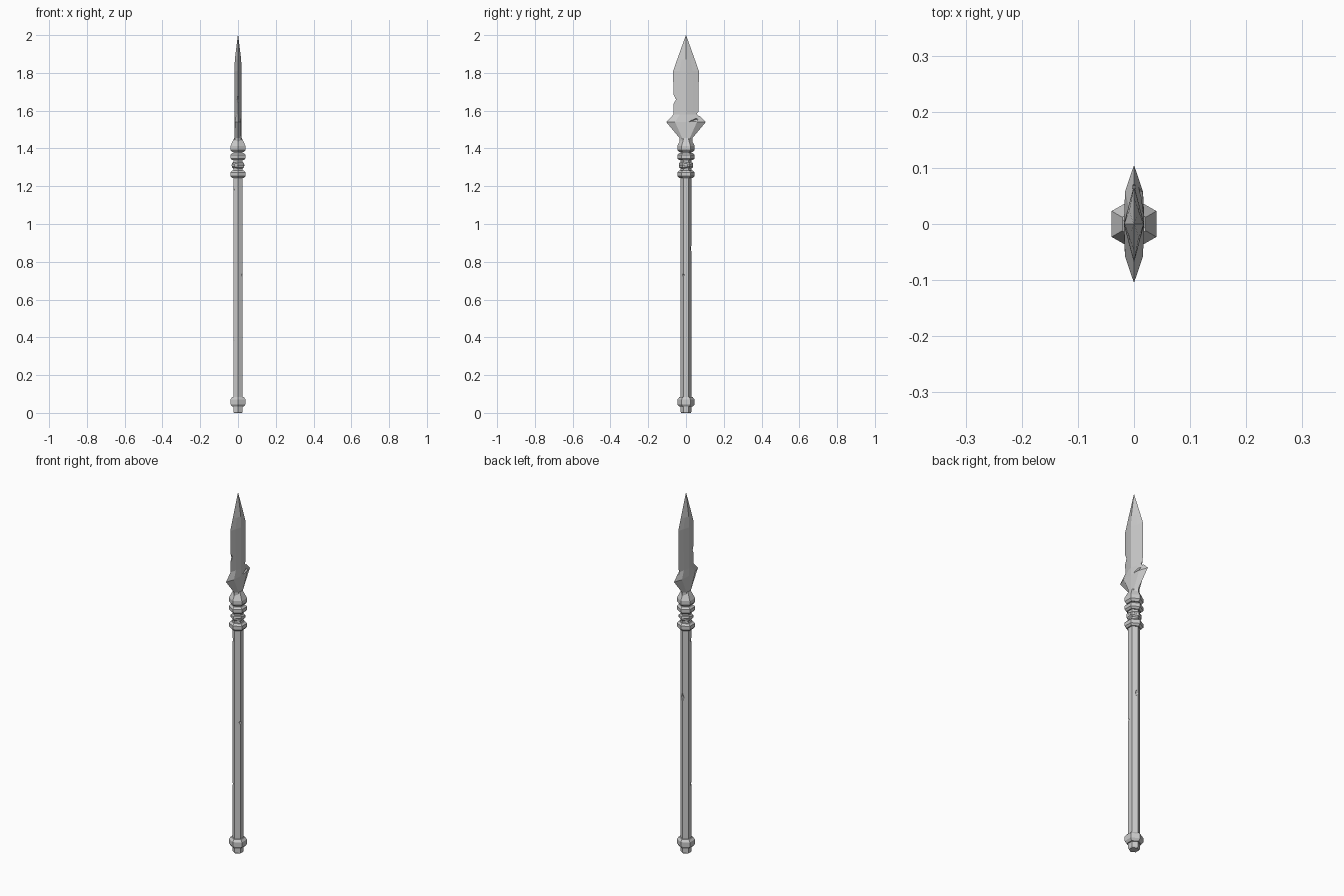
import bpy, bmesh, math
from mathutils import Vector, Matrix

if "Cube" in bpy.data.objects:
    bpy.data.objects.remove(bpy.data.objects["Cube"])


def loft(name, loops):
    """Solid through a stack of equal-length point loops, capped at both ends."""
    bm = bmesh.new()
    rows = [[bm.verts.new(p) for p in loop] for loop in loops]
    n = len(rows[0])
    for a, b in zip(rows, rows[1:]):
        for i in range(n):
            j = (i + 1) % n
            bm.faces.new((a[i], a[j], b[j], b[i]))
    bm.faces.new(rows[0][::-1])
    bm.faces.new(rows[-1])
    bmesh.ops.remove_doubles(bm, verts=bm.verts, dist=1e-5)
    bmesh.ops.recalc_face_normals(bm, faces=bm.faces)
    return finish(name, bm)


def finish(name, bm):
    me = bpy.data.meshes.new(name)
    bm.to_mesh(me)
    bm.free()
    ob = bpy.data.objects.new(name, me)
    bpy.context.collection.objects.link(ob)
    return ob


def hex_lathe(name, profile):
    """Six-sided turned part with corners on the y axis; profile is (radius, z)."""
    return loft(name, [[(r * math.sin(k * math.pi / 3), -r * math.cos(k * math.pi / 3), z)
                        for k in range(6)] for r, z in profile])


def chip(target, loc, size, tilt=0.0):
    """Cut a wedge-shaped nick using a stretched octahedron."""
    bm = bmesh.new()
    v = [bm.verts.new(Vector(p)) for p in
         ((1, 0, 0), (0, 1, 0), (-1, 0, 0), (0, -1, 0), (0, 0, 1), (0, 0, -1))]
    for i in range(4):
        a, b = v[i], v[(i + 1) % 4]
        bm.faces.new((a, b, v[4]))
        bm.faces.new((b, a, v[5]))
    bm.transform(Matrix.Translation(loc) @ Matrix.Rotation(tilt, 4, 'X')
                 @ Matrix.Diagonal((*size, 1)))
    cutter = finish("chip_cutter", bm)
    cutter.hide_render = True
    cutter.display_type = 'WIRE'
    mod = target.modifiers.new("chip", 'BOOLEAN')
    mod.operation = 'DIFFERENCE'
    mod.solver = 'EXACT'
    mod.object = cutter


# Shaft with worn nicks
shaft = hex_lathe("shaft", [(0.025, 0), (0.029, 0.006), (0.029, 1.42)])
chip(shaft, (-0.03, -0.016, 1.18), (0.018, 0.02, 0.025))
chip(shaft, (0.03, -0.016, 0.73), (0.014, 0.016, 0.015))
chip(shaft, (-0.03, -0.016, 0.38), (0.012, 0.018, 0.04))
chip(shaft, (0.005, 0.036, 0.87), (0.03, 0.017, 0.05))

# Collars: bevelled hexagonal bands (bottom, top)
for name, z0, z1 in (("butt_collar", 0.033, 0.083),
                     ("lower_collar", 1.243, 1.283),
                     ("upper_collar", 1.338, 1.376)):
    b = (z1 - z0) * 0.25
    hex_lathe(name, [(0.036, z0), (0.046, z0 + b), (0.046, z1 - b), (0.036, z1)])

# Crossed binding rings between the collars
for side in (-1, 1):
    ring = hex_lathe("binding_ring", [(0.030, -0.013), (0.038, -0.005),
                                      (0.038, 0.005), (0.030, 0.013)])
    ring.location.z = 1.311
    ring.rotation_euler = (side * 0.16, side * 0.12, 0)

# Blade socket
hex_lathe("blade_socket", [(0.036, 1.38), (0.046, 1.392), (0.046, 1.413), (0.024, 1.455)])


# Blade sections: z, edge half-width, shoulder offset, ridge thickness, shoulder thickness
def section(z, w, m, t, s):
    return [(0, -w, z), (s, -m, z), (t, 0, z), (s, m, z),
            (0, w, z), (-s, m, z), (-t, 0, z), (-s, -m, z)]


blade = loft("blade", [section(*row) for row in (
    (1.40, 0.034, 0.018, 0.020, 0.018),
    (1.455, 0.034, 0.020, 0.019, 0.017),
    (1.54, 0.105, 0.058, 0.018, 0.016),
    (1.58, 0.066, 0.033, 0.018, 0.010),
    (1.81, 0.068, 0.034, 0.018, 0.009),
    (1.87, 0.047, 0.0235, 0.017, 0.0085),
    (2.0, 0.0006, 0.0003, 0.0006, 0.0003))])
chip(blade, (0.0, -0.073, 1.66), (0.06, 0.022, 0.035))
chip(blade, (0.016, 0.055, 1.553), (0.010, 0.045, 0.010), 0.3)
chip(blade, (0.0, 0.068, 1.583), (0.03, 0.012, 0.015))
